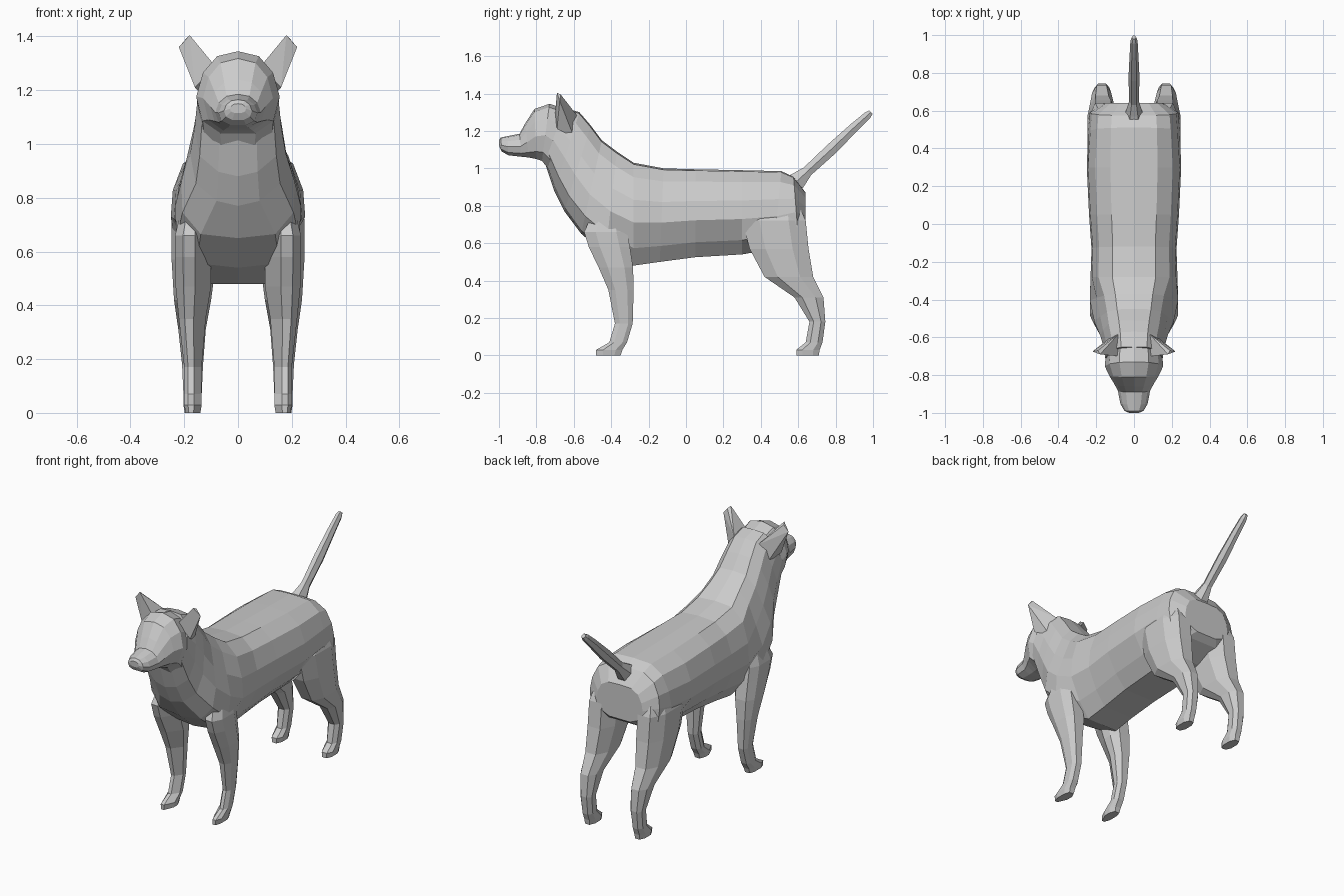
import bpy, bmesh, math
from mathutils import Vector

fur = bpy.data.materials.new("light_grey")
fur.diffuse_color = (0.6, 0.6, 0.6, 1)


def finish(name, bm, mirror=False):
    bmesh.ops.recalc_face_normals(bm, faces=bm.faces)
    me = bpy.data.meshes.new(name)
    bm.to_mesh(me)
    bm.free()
    me.materials.append(fur)
    ob = bpy.data.objects.new(name, me)
    bpy.context.collection.objects.link(ob)
    if mirror:
        mod = ob.modifiers.new("mirror", 'MIRROR')
        mod.use_axis = (True, False, False)
    return ob


def loft(name, rings, mirror=False):
    """Skin closed rings of points and cap both ends."""
    bm = bmesh.new()
    vs = [[bm.verts.new(p) for p in r] for r in rings]
    n = len(vs[0])
    for a, b in zip(vs, vs[1:]):
        for i in range(n):
            j = (i + 1) % n
            bm.faces.new((a[i], a[j], b[j], b[i]))
    bm.faces.new(vs[0])
    bm.faces.new(vs[-1])
    return finish(name, bm, mirror)


def section(profile, yt, zt, yb, zb, w):
    """Symmetric ring hung between a top point and a bottom point."""
    half = [(f * w, yb + (yt - yb) * t, zb + (zt - zb) * t) for f, t in profile]
    return half + [(-x, y, z) for x, y, z in half[-2:0:-1]]


# Torso and neck: profile, then top y, top z, bottom y, bottom z, half width
hips = [(0, 1), (.5, .985), (.80, .86), (.95, .64), (1, .42), (.97, .17), (.45, 0), (0, 0)]
barrel = [(0, 1), (.5, .985), (.82, .86), (.97, .64), (1, .42), (.74, .17), (.45, 0), (0, 0)]
shoulder = [(0, 1), (.42, .985), (.67, .86), (.84, .64), (.99, .42), (.97, .19), (.65, .03), (0, 0)]
neck = [(0, 1), (.45, .985), (.75, .86), (.92, .64), (1, .42), (.88, .18), (.45, .04), (0, 0)]
torso = [
    (hips, .64, .87, .64, .66, .155),
    (hips, .575, .955, .60, .63, .235),
    (hips, .51, .985, .47, .57, .243),
    (barrel, .30, .99, .30, .54, .25),
    (barrel, .05, .995, .05, .525, .238),
    (barrel, -.12, 1.0, -.14, .50, .225),
    (barrel, -.28, 1.03, -.28, .48, .230),
    (shoulder, -.37, 1.09, -.43, .54, .236),
    (shoulder, -.45, 1.15, -.56, .65, .213),
    (neck, -.51, 1.23, -.65, .77, .178),
    (neck, -.57, 1.30, -.705, .88, .162),
    (neck, -.65, 1.325, -.755, 1.03, .152),
]
loft("torso", [section(*r) for r in torso])

# Head and muzzle
skull = [(0, 1), (.5, .94), (.84, .74), (1, .45), (.85, .15), (.42, 0), (0, 0)]
head = [
    (-.60, 1.305, -.70, .95, .145),
    (-.73, 1.345, -.77, 1.04, .155),
    (-.81, 1.318, -.80, 1.05, .13),
    (-.86, 1.24, -.84, 1.058, .103),
    (-.89, 1.185, -.88, 1.062, .085),
    (-.955, 1.172, -.95, 1.07, .072),
    (-.99, 1.165, -.985, 1.09, .052),
    (-1.0, 1.15, -.998, 1.115, .03),
]
loft("head", [section(skull, *r) for r in head])

# Ears: thin wedge that runs back into the neck
bm = bmesh.new()
for p in [(.085, -.70, 1.29), (.18, -.69, 1.405), (.19, -.67, 1.395),
          (.22, -.675, 1.36), (.16, -.69, 1.21), (.08, -.58, 1.28), (.125, -.60, 1.17)]:
    bm.verts.new(p)
bmesh.ops.convex_hull(bm, input=bm.verts)
finish("ears", bm, True)

# Legs: cross-section, then rows of z, front y, back y, inner x, outer x
octagon = [(.25, 0), (.75, 0), (1, .27), (1, .73), (.75, 1), (.25, 1), (0, .73), (0, .27)]
fore = [(.45, 0), (.78, 0), (1, .27), (1, .75), (.8, 1), (.25, 1), (0, .75), (0, .45)]


def leg(name, shape, rows):
    loft(name, [[(x0 + (x1 - x0) * u, y0 + (y1 - y0) * v, z) for u, v in shape]
                for z, y0, y1, x0, x1 in rows], True)


leg("front_legs", fore, [
    (.82, -.47, -.35, .11, .195),
    (.66, -.545, -.315, .10, .234),
    (.58, -.52, -.30, .10, .234),
    (.47, -.467, -.283, .10, .232),
    (.35, -.415, -.28, .12, .22),
    (.17, -.38, -.285, .135, .20),
    (.07, -.41, -.315, .135, .20),
    (.03, -.48, -.34, .135, .20),
    (0, -.48, -.35, .14, .195),
])
leg("hind_legs", octagon, [
    (.86, .42, .58, .10, .20),
    (.72, .30, .64, .08, .247),
    (.57, .34, .655, .08, .247),
    (.42, .42, .68, .10, .238),
    (.31, .58, .735, .12, .222),
    (.18, .66, .745, .13, .208),
    (.07, .64, .73, .135, .203),
    (.03, .59, .715, .135, .203),
    (0, .59, .71, .14, .198),
])

# Tail: hexagonal rings square to the tail's slope, a little deeper than wide
axis = Vector((0, .70, .68)).normalized()
up = axis.cross(Vector((1, 0, 0))) * 1.25
rings = []
for y, z, r in [(.56, .905, .055), (.60, .938, .042), (.65, .985, .026),
                (.78, 1.105, .029), (.90, 1.22, .023), (.97, 1.283, .019), (.988, 1.30, .012)]:
    c = Vector((0, y, z))
    rings.append([c + Vector((1, 0, 0)) * r * math.cos(a) + up * r * math.sin(a)
                  for a in (k * math.pi / 3 for k in range(6))])
loft("tail", rings)
